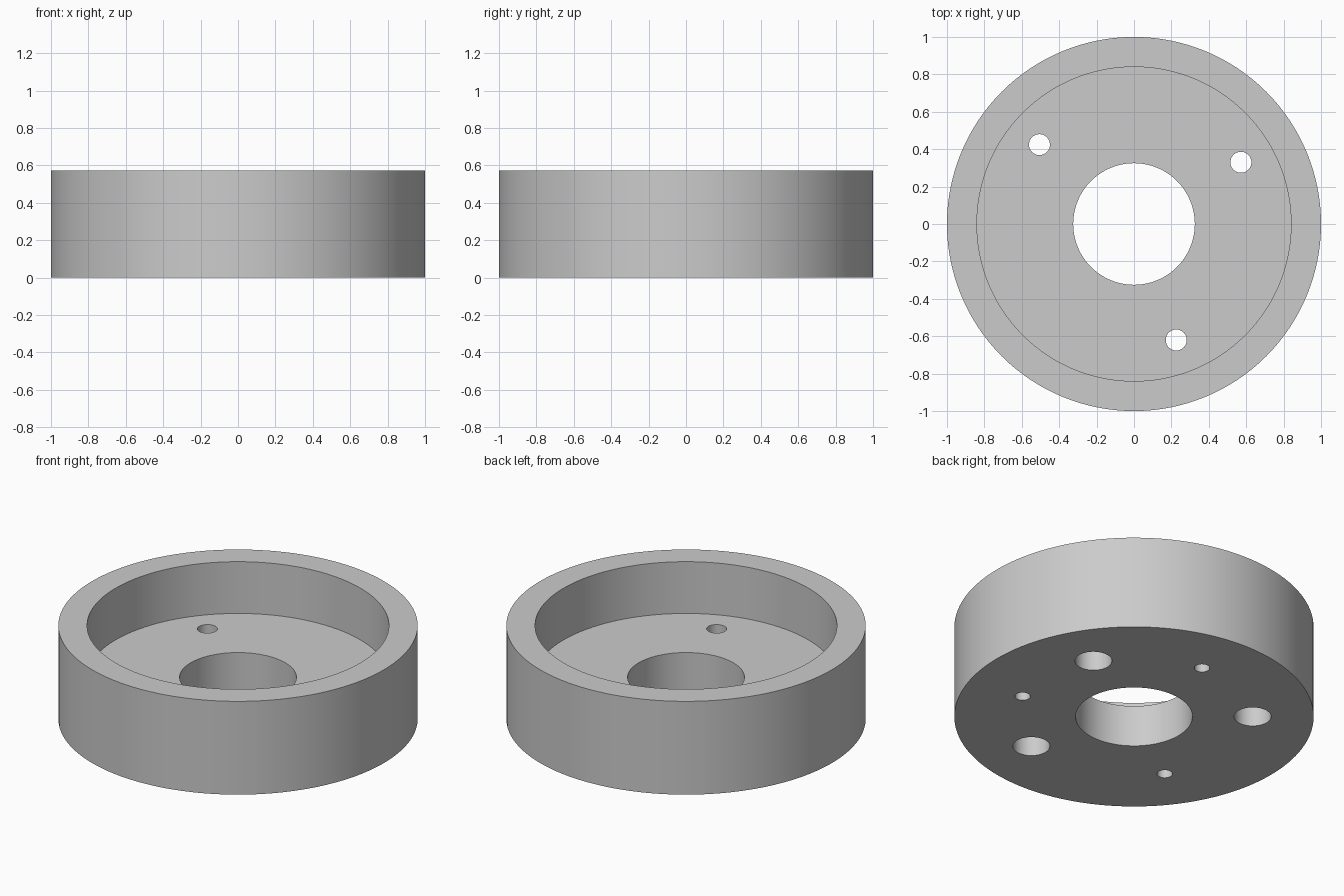
import bpy, bmesh
from math import radians, cos, sin, tau

cube = bpy.data.objects.get("Cube")
if cube:
    bpy.data.objects.remove(cube, do_unlink=True)

grey = bpy.data.materials.new("light grey")
grey.use_nodes = True
colour = (0.6, 0.6, 0.6, 1)
grey.diffuse_color = colour
grey.node_tree.nodes["Principled BSDF"].inputs["Base Color"].default_value = colour


def lathe(name, profile, segments, location=(0, 0, 0)):
    """Turn a closed (radius, height) profile around z into a solid."""
    bm = bmesh.new()
    verts = [bm.verts.new((r, 0, z)) for r, z in profile]
    edges = [bm.edges.new((a, b)) for a, b in zip(verts, verts[1:] + verts[:1])]
    bmesh.ops.spin(bm, geom=verts + edges, cent=(0, 0, 0), axis=(0, 0, 1),
                   angle=tau, steps=segments)
    bmesh.ops.remove_doubles(bm, verts=bm.verts, dist=0.0001)
    bmesh.ops.dissolve_degenerate(bm, edges=bm.edges, dist=0.0001)
    bmesh.ops.recalc_face_normals(bm, faces=bm.faces)
    mesh = bpy.data.meshes.new(name)
    bm.to_mesh(mesh)
    bm.free()
    mesh.materials.append(grey)
    obj = bpy.data.objects.new(name, mesh)
    obj.location = location
    bpy.context.collection.objects.link(obj)
    return obj


# Main dimensions
height, floor = 0.573, 0.255
rim, pocket, bore, bolt_circle = 1.0, 0.84, 0.325, 0.66

# Cup with a central bore
cup = lathe("flanged_cup", [(bore, 0), (rim, 0), (rim, height), (pocket, height),
                            (pocket, floor), (bore, floor)], 128)

# Cutter shapes: counterbored screw holes and blind pin holes
screw_profile = [(0, -0.1), (0.103, -0.1), (0.103, 0.14), (0.056, 0.14),
                 (0.056, 0.4), (0, 0.4)]
pin_profile = [(0, -0.1), (0.043, -0.1), (0.043, 0.17), (0, 0.17)]
holes = [(screw_profile, (-70, 30, 140)), (pin_profile, (-20, 85, 215))]

cutters = []
for profile, angles in holes:
    for angle in map(radians, angles):
        place = (bolt_circle * cos(angle), bolt_circle * sin(angle), 0)
        cutter = lathe("hole_cutter", profile, 48, place)
        cutter.hide_render = True
        cutters.append(cutter)
        cut = cup.modifiers.new("hole", 'BOOLEAN')
        cut.operation = 'DIFFERENCE'
        cut.solver = 'EXACT'
        cut.object = cutter

# Bake the holes and discard the cutters
bpy.context.view_layer.update()
baked = bpy.data.meshes.new_from_object(
    cup.evaluated_get(bpy.context.evaluated_depsgraph_get()))
cup.modifiers.clear()
cup.data = baked
for cutter in cutters:
    bpy.data.objects.remove(cutter, do_unlink=True)

# Smooth walls with crisp edges
bpy.ops.object.select_all(action='DESELECT')
cup.select_set(True)
bpy.context.view_layer.objects.active = cup
bpy.ops.object.shade_smooth_by_angle(angle=radians(30))
